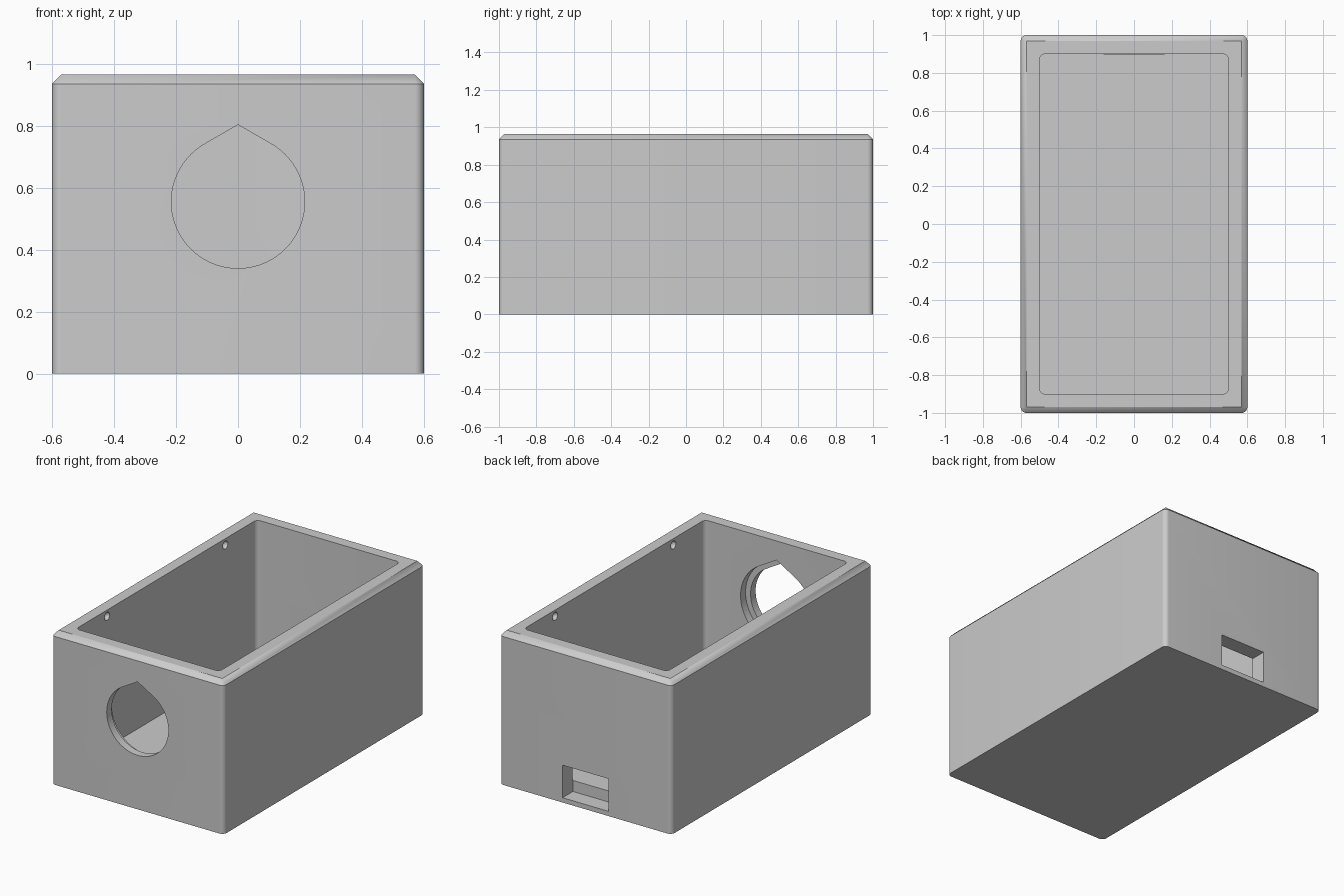
import bpy, bmesh, math
from mathutils import Matrix, Vector

cube = bpy.data.objects.get("Cube")
if cube:
    bpy.data.objects.remove(cube, do_unlink=True)

WIDTH, LENGTH, HEIGHT = 1.2, 2.0, 0.965
WALL, CHAMFER, RADIUS = 0.1, 0.03, 0.03

grey = bpy.data.materials.new("plain grey")
grey.use_nodes = True
colour = (0.6, 0.6, 0.6, 1)
grey.diffuse_color = colour
grey.node_tree.nodes["Principled BSDF"].inputs["Base Color"].default_value = colour


def make_object(name, bm):
    bmesh.ops.recalc_face_normals(bm, faces=bm.faces)
    mesh = bpy.data.meshes.new(name)
    bm.to_mesh(mesh)
    bm.free()
    mesh.materials.append(grey)
    obj = bpy.data.objects.new(name, mesh)
    bpy.context.collection.objects.link(obj)
    return obj


def rounded_ring(bm, inset, radius, z, steps=8):
    """Rounded rectangle, inset from the outer walls."""
    hx, hy = WIDTH / 2 - inset - radius, LENGTH / 2 - inset - radius
    ring = []
    for i, (sx, sy) in enumerate([(1, 1), (-1, 1), (-1, -1), (1, -1)]):
        for k in range(steps + 1):
            a = math.pi / 2 * (i + k / steps)
            ring.append(bm.verts.new((sx * hx + radius * math.cos(a),
                                      sy * hy + radius * math.sin(a), z)))
    return ring


# Box shell: outside wall, chamfered rim, cavity wall and floor
bm = bmesh.new()
rings = [rounded_ring(bm, *r) for r in (
    (0, RADIUS, 0),
    (0, RADIUS, HEIGHT - CHAMFER),
    (CHAMFER, 0, HEIGHT),
    (WALL, RADIUS, HEIGHT),
    (WALL, RADIUS, WALL))]
for low, high in zip(rings, rings[1:]):
    for i in range(len(low)):
        j = (i + 1) % len(low)
        bm.faces.new((low[i], low[j], high[j], high[i]))
bm.faces.new(rings[0])
bm.faces.new(rings[-1])
bmesh.ops.remove_doubles(bm, verts=bm.verts, dist=1e-5)
box = make_object("open_box", bm)


def teardrop_cutter(name, radius, y0, y1, z, steps=60):
    """Round hole with a pointed top, running along y."""
    bm = bmesh.new()
    points = [(0, radius / math.cos(math.pi / 6))]
    for k in range(steps + 1):
        a = math.radians(120 + 300 * k / steps)
        points.append((radius * math.cos(a), radius * math.sin(a)))
    face = bm.faces.new([bm.verts.new((x, y0, z + h)) for x, h in points])
    out = bmesh.ops.extrude_face_region(bm, geom=[face])["geom"]
    bmesh.ops.translate(bm, vec=(0, y1 - y0, 0),
                        verts=[v for v in out if isinstance(v, bmesh.types.BMVert)])
    return make_object(name, bm)


def block_cutter(name, low, high):
    low, high = Vector(low), Vector(high)
    bm = bmesh.new()
    bmesh.ops.create_cube(bm, size=1, matrix=Matrix.Translation((low + high) / 2)
                          @ Matrix.Diagonal((*(high - low), 1)))
    return make_object(name, bm)


def dimple_cutter(name, x, y, z):
    bm = bmesh.new()
    bmesh.ops.create_uvsphere(bm, u_segments=20, v_segments=12, radius=0.025,
                              matrix=Matrix.Translation((x, y, z)))
    return make_object(name, bm)


# Front teardrop hole with a wider recess inside, back slot, lid dimples
cutters = [
    teardrop_cutter("front_hole_cutter", 0.215, -1.1, -0.8, 0.555),
    teardrop_cutter("front_recess_cutter", 0.25, -0.95, -0.8, 0.555),
    block_cutter("back_slot_cutter", (-0.16, 0.897, 0.03), (0.16, 1.1, 0.235)),
]
for sx in (-1, 1):
    for sy in (-1, 1):
        cutters.append(dimple_cutter("dimple_cutter", sx * 0.502, sy * 0.588, 0.925))

for cutter in cutters:
    mod = box.modifiers.new(cutter.name, "BOOLEAN")
    mod.operation = "DIFFERENCE"
    mod.solver = "EXACT"
    mod.object = cutter
    cutter.hide_render = True

# Bake the cuts, then drop the cutters
bpy.context.view_layer.update()
baked = bpy.data.meshes.new_from_object(
    box.evaluated_get(bpy.context.evaluated_depsgraph_get()))
box.modifiers.clear()
box.data = baked
for cutter in cutters:
    bpy.data.objects.remove(cutter, do_unlink=True)

bpy.ops.object.select_all(action="DESELECT")
box.select_set(True)
bpy.context.view_layer.objects.active = box
bpy.ops.object.shade_smooth_by_angle(angle=math.radians(30))
